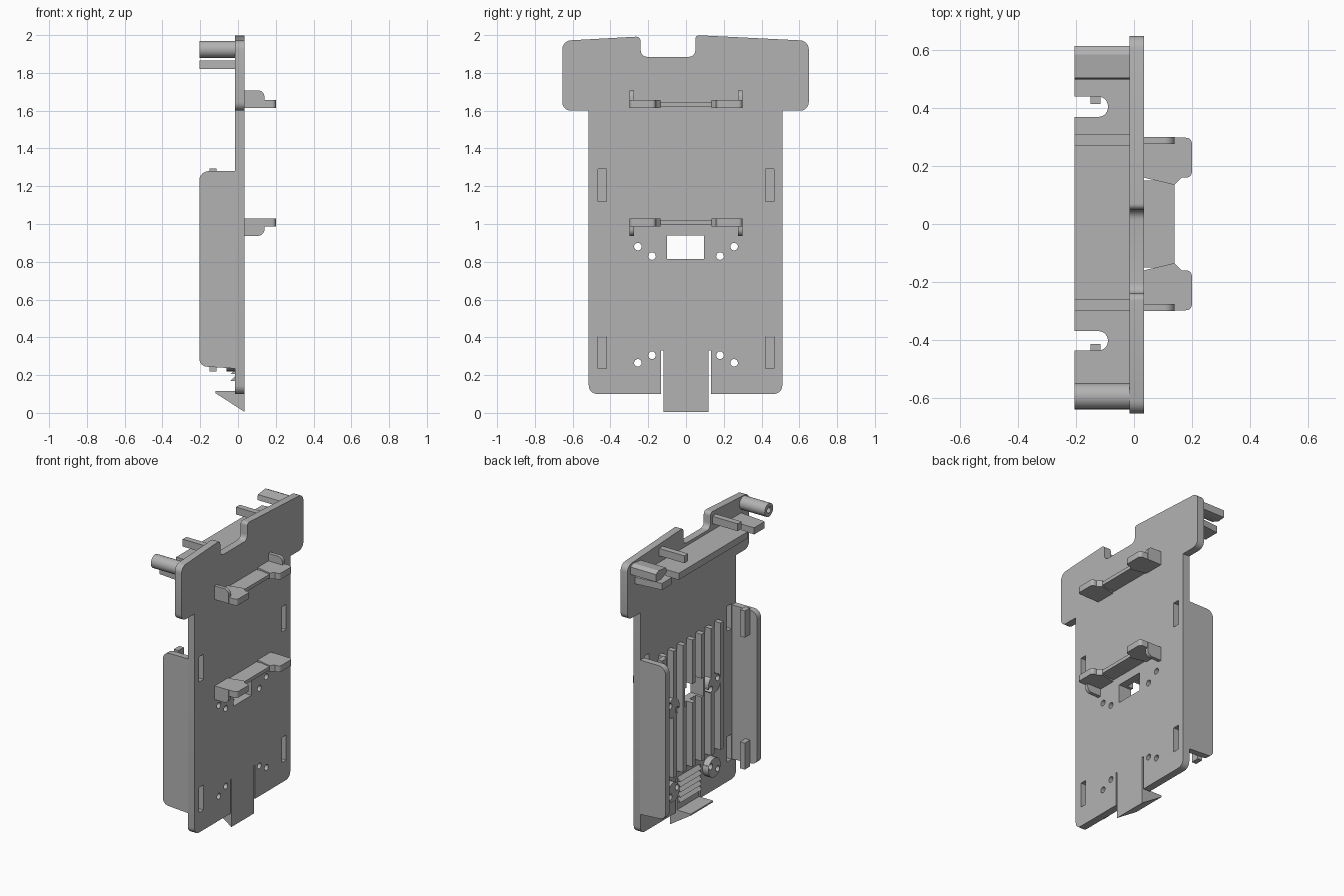
import bpy, bmesh, math
from mathutils import Vector

cube = bpy.data.objects.get("Cube")
if cube:
    bpy.data.objects.remove(cube, do_unlink=True)

grey = bpy.data.materials.new("plain grey")
grey.use_nodes = True
grey.diffuse_color = (0.45, 0.45, 0.45, 1)
grey.node_tree.nodes["Principled BSDF"].inputs["Base Color"].default_value = (0.45, 0.45, 0.45, 1)

BACK, FRONT, DEEP = -0.015, 0.035, -0.205   # plate faces and reach of the rear parts


def rounded(points, steps=6):
    """Round each corner of (u, v, radius) points."""
    out = []
    for i, (u, v, r) in enumerate(points):
        p = Vector((u, v))
        if r <= 0:
            out.append(p)
            continue
        a = (Vector(points[i - 1][:2]) - p).normalized()
        b = (Vector(points[(i + 1) % len(points)][:2]) - p).normalized()
        for k in range(steps + 1):
            t = k / steps * math.pi / 2
            out.append(p + a * r * (1 - math.sin(t)) + b * r * (1 - math.cos(t)))
    return out


def prism(bm, outline, lo, hi, axis="x"):
    """Extrude a 2D outline along x (y,z), y (x,z) or z (x,y)."""
    place = {"x": lambda u, v, w: (w, u, v), "y": lambda u, v, w: (u, w, v),
             "z": lambda u, v, w: (u, v, w)}[axis]
    rings = [[bm.verts.new(place(u, v, w)) for u, v in outline] for w in (lo, hi)]
    faces = [bm.faces.new(rings[0]), bm.faces.new(rings[1])]
    n = len(outline)
    for i in range(n):
        j = (i + 1) % n
        faces.append(bm.faces.new((rings[0][i], rings[0][j], rings[1][j], rings[1][i])))
    bmesh.ops.recalc_face_normals(bm, faces=faces)


def box(bm, x0, x1, y0, y1, z0, z1):
    prism(bm, [(y0, z0), (y1, z0), (y1, z1), (y0, z1)], x0, x1)


def circle(u, v, r, n=24):
    return [(u + r * math.cos(k * math.tau / n), v + r * math.sin(k * math.tau / n)) for k in range(n)]


def finish(name, bm, cutter=None):
    mesh = bpy.data.meshes.new(name)
    bm.to_mesh(mesh)
    bm.free()
    mesh.materials.append(grey)
    obj = bpy.data.objects.new(name, mesh)
    bpy.context.collection.objects.link(obj)
    bpy.ops.object.select_all(action="DESELECT")
    obj.select_set(True)
    bpy.context.view_layer.objects.active = obj
    if cutter:
        mod = obj.modifiers.new("openings", "BOOLEAN")
        mod.operation, mod.solver, mod.object = "DIFFERENCE", "EXACT", cutter
        bpy.ops.object.modifier_apply(modifier=mod.name)
    bpy.ops.object.shade_smooth_by_angle(angle=math.radians(30))
    return obj


# Cutter for window, side slots and keyholes
bm = bmesh.new()
box(bm, -0.3, 0.1, -0.1, 0.095, 0.815, 0.94)
for s in (-1, 1):
    for z in (0.235, 1.12):
        box(bm, -0.1, 0.1, *sorted((s * 0.42, s * 0.465)), z, z + 0.17)
    for y, z in ((0.255, 0.265), (0.18, 0.305), (0.255, 0.88), (0.18, 0.83)):
        prism(bm, circle(s * y, z, 0.02, 16), -0.3, 0.1)
cutter = finish("opening_cutter", bm)
cutter.hide_render = True

# Main plate with wide head, top notch and slits beside the tongue
r = 0.045
bm = bmesh.new()
prism(bm, rounded([
    (-0.515, 0.1, r), (-0.132, 0.1, 0), (-0.132, 0.33, 0), (-0.12, 0.33, 0), (-0.12, 0.05, 0),
    (0.12, 0.05, 0), (0.12, 0.33, 0), (0.132, 0.33, 0), (0.132, 0.1, 0), (0.51, 0.1, r),
    (0.51, 1.6, 0), (0.65, 1.6, r), (0.65, 1.97, r), (0.05, 2.0, 0.02), (0.05, 1.885, 0.035),
    (-0.24, 1.885, 0.035), (-0.24, 1.993, 0.025), (-0.655, 1.97, r), (-0.655, 1.6, r),
    (-0.515, 1.6, 0)]), BACK, FRONT)
finish("main_plate", bm, cutter)

# Tongue catch and grip ridges
bm = bmesh.new()
prism(bm, [(FRONT, 0.005), (FRONT, 0.11), (BACK, 0.115), (-0.12, 0.115), (-0.12, 0.105)],
      -0.12, 0.12, "y")
finish("tongue_catch", bm)
bm = bmesh.new()
for k in range(5):
    z = 0.17 + k * 0.035
    prism(bm, [(BACK, z), (-0.04, z), (BACK, z + 0.025)], -0.115, 0.115, "y")
finish("tongue_grip", bm)

# Vertical cooling ribs
bm = bmesh.new()
for k in range(-3, 4):
    box(bm, -0.06, BACK, k * 0.1 - 0.018, k * 0.1 + 0.018, 0.38, 1.24)
finish("back_ribs", bm, cutter)

# Bosses around the keyholes
bm = bmesh.new()
for s in (-1, 1):
    for z in (0.285, 0.855):
        prism(bm, circle(s * 0.22, z, 0.065), -0.06, BACK)
finish("keyhole_bosses", bm, cutter)

# Side walls and their inner clips
for s, side in ((1, "left"), (-1, "right")):
    bm = bmesh.new()
    prism(bm, rounded([(BACK, 0.235, 0), (BACK, 1.28, 0), (DEEP, 1.28, 0.05), (DEEP, 0.247, 0.04)]),
          s * 0.47, s * 0.512, "y")
    finish(side + "_side_wall", bm)
    bm = bmesh.new()
    for z in (0.22, 1.115):
        box(bm, -0.15, -0.115, *sorted((s * 0.415, s * 0.472)), z, z + 0.18)
    finish(side + "_wall_clips", bm)

# Rear shelf with two round-ended notches
bm = bmesh.new()
prism(bm, rounded([
    (BACK, -0.57, 0), (DEEP, -0.55, 0), (DEEP, -0.437, 0), (-0.09, -0.437, 0.033),
    (-0.09, -0.37, 0.033), (DEEP, -0.37, 0), (DEEP, 0.37, 0), (-0.09, 0.37, 0.033),
    (-0.09, 0.44, 0.033), (DEEP, 0.44, 0), (DEEP, 0.55, 0), (BACK, 0.57, 0)]),
    1.82, 1.865, "z")
finish("rear_shelf", bm)

# Bars above the shelf
bm = bmesh.new()
for y in (-0.28, 0.29):
    box(bm, DEEP, BACK, y - 0.02, y + 0.02, 1.91, 1.96)
finish("rear_bars", bm)

# Hollow tube at one end, sloped fin at the other
bm = bmesh.new()
prism(bm, circle(-0.595, 1.925, 0.045, 32), DEEP, BACK)
tube = finish("rear_tube", bm)
bm = bmesh.new()
prism(bm, circle(-0.595, 1.925, 0.02, 20), -0.25, -0.06)
bore = finish("bore_cutter", bm)
bore.hide_render = True
mod = tube.modifiers.new("bore", "BOOLEAN")
mod.operation, mod.solver, mod.object = "DIFFERENCE", "EXACT", bore
bpy.context.view_layer.objects.active = tube
bpy.ops.object.modifier_apply(modifier=mod.name)
bm = bmesh.new()
prism(bm, [(0.5, 1.92), (0.56, 1.895), (0.615, 1.9), (0.615, 1.95), (0.585, 1.965), (0.505, 1.955)],
      DEEP, BACK)
finish("rear_fin", bm)

# Front hooks: shelf with forward ends and upright cheeks, lower one flipped
for name, z, f in (("upper_hook", 1.615, 1), ("lower_hook", 1.03, -1)):
    bm = bmesh.new()
    prism(bm, [(FRONT, -0.15), (0.14, -0.15), (0.14, 0.15), (FRONT, 0.15)],
          *sorted((z + f * 0.008, z + f * 0.032)), "z")
    for s in (-1, 1):
        prism(bm, rounded([
            (FRONT, s * 0.16, 0), (0.14, s * 0.135, 0), (0.165, s * 0.16, 0), (0.2, s * 0.16, 0.02),
            (0.2, s * 0.298, 0.02), (FRONT, s * 0.298, 0)]), *sorted((z, z + f * 0.042)), "z")
        prism(bm, rounded([
            (FRONT, z, 0), (0.14, z, 0), (0.14, z + f * 0.093, 0.035), (FRONT, z + f * 0.093, 0)]),
            s * 0.276, s * 0.3, "y")
    finish(name, bm)

# Cutters are no longer needed
for helper in (cutter, bore):
    bpy.data.objects.remove(helper, do_unlink=True)
